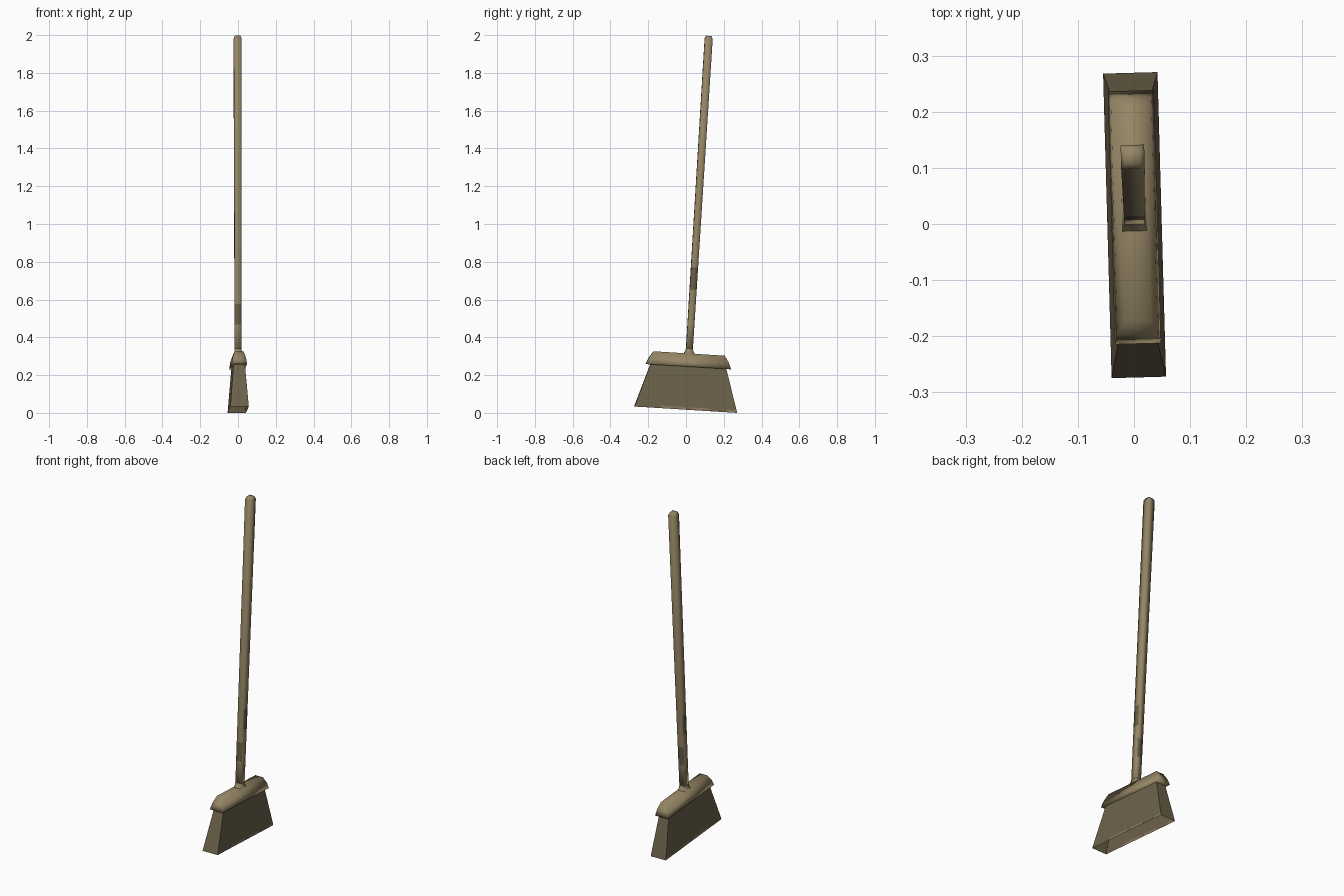
import bpy, bmesh
from mathutils import Matrix

if "Cube" in bpy.data.objects:
    bpy.data.objects.remove(bpy.data.objects["Cube"])

# Whole broom leans slightly and is turned a little
POSE = (Matrix.Translation((0.001, -0.002, 0.017))
        @ Matrix.Rotation(0.028, 4, 'Z') @ Matrix.Rotation(-0.062, 4, 'X'))


def material(name, rgb):
    m = bpy.data.materials.new(name)
    m.diffuse_color = (*rgb, 1)
    m.use_nodes = True
    m.node_tree.nodes["Principled BSDF"].inputs["Base Color"].default_value = m.diffuse_color
    return m


wood = material("tan wood", (0.300, 0.235, 0.128))
worn = material("worn dark wood", (0.140, 0.112, 0.062))
straw = material("dark straw", (0.150, 0.122, 0.068))
tips = material("pale straw tips", (0.270, 0.185, 0.115))


def loft(name, rings, mats, rule=None, cuts=(-1, 1), bottom=True, top=True, smooth=True):
    """Rectangular rings (half x, half y, height) joined into a shell; cuts divide the y sides."""
    bm = bmesh.new()
    loops = []
    for hx, hy, h in rings:
        pts = [(hx, c * hy) for c in cuts] + [(-hx, c * hy) for c in reversed(cuts)]
        loops.append([bm.verts.new((x, y, h)) for x, y in pts])
    n = len(loops[0])
    for a, b in zip(loops, loops[1:]):
        for i in range(n):
            j = (i + 1) % n
            bm.faces.new((a[i], a[j], b[j], b[i]))
    if bottom:
        bm.faces.new(loops[0][::-1])
    if top:
        bm.faces.new(loops[-1])
    bm.normal_update()
    for f in bm.faces:
        f.smooth = smooth
        if rule and rule(f.calc_center_median(), f.normal):
            f.material_index = 1
    me = bpy.data.meshes.new(name)
    bm.to_mesh(me)
    bm.free()
    ob = bpy.data.objects.new(name, me)
    bpy.context.collection.objects.link(ob)
    for m in mats:
        me.materials.append(m)
    ob.matrix_world = POSE
    return ob


# Square handle with worn bands: low on front/back, higher on the sides
def band(c, n):
    if abs(n.y) > 0.7:
        return 0.45 < c.z < 0.56
    return abs(n.x) > 0.7 and 0.635 < c.z < 0.755


def handle_ring(h):
    r = 0.018 + 0.003 * (h - 0.28) / 1.68
    return (r, r, h)


loft("handle", [handle_ring(h) for h in (0.28, 0.45, 0.56, 0.635, 0.755, 1.968)]
     + [(0.014, 0.014, 1.983)], [wood, worn], band)

# Flared collar where the handle meets the head
loft("collar", [(0.024, 0.034, 0.290), (0.019, 0.022, 0.309), (0.018, 0.018, 0.325)], [wood],
     bottom=False, top=False)

# Head that clamps the bristles
loft("head", [(0.041, 0.226, 0.228), (0.036, 0.212, 0.262), (0.024, 0.189, 0.298)], [wood])


# Hollow flared bristle block with pale worn patches along the lower edge
def tip_patch(c, n):
    y = c.y / 0.272
    return c.z < 0.012 and abs(n.x) > 0.7 and (-0.5 < y < 0.0 or 0.1 < y < 0.45 or y > 0.8)


loft("bristles", [(0.0485, 0.272, 0), (0.0475, 0.268, 0.014), (0.029, 0.196, 0.245)],
     [straw, tips], tip_patch, cuts=(-1, -0.5, 0, 0.1, 0.45, 0.8, 1), bottom=False, smooth=False)
